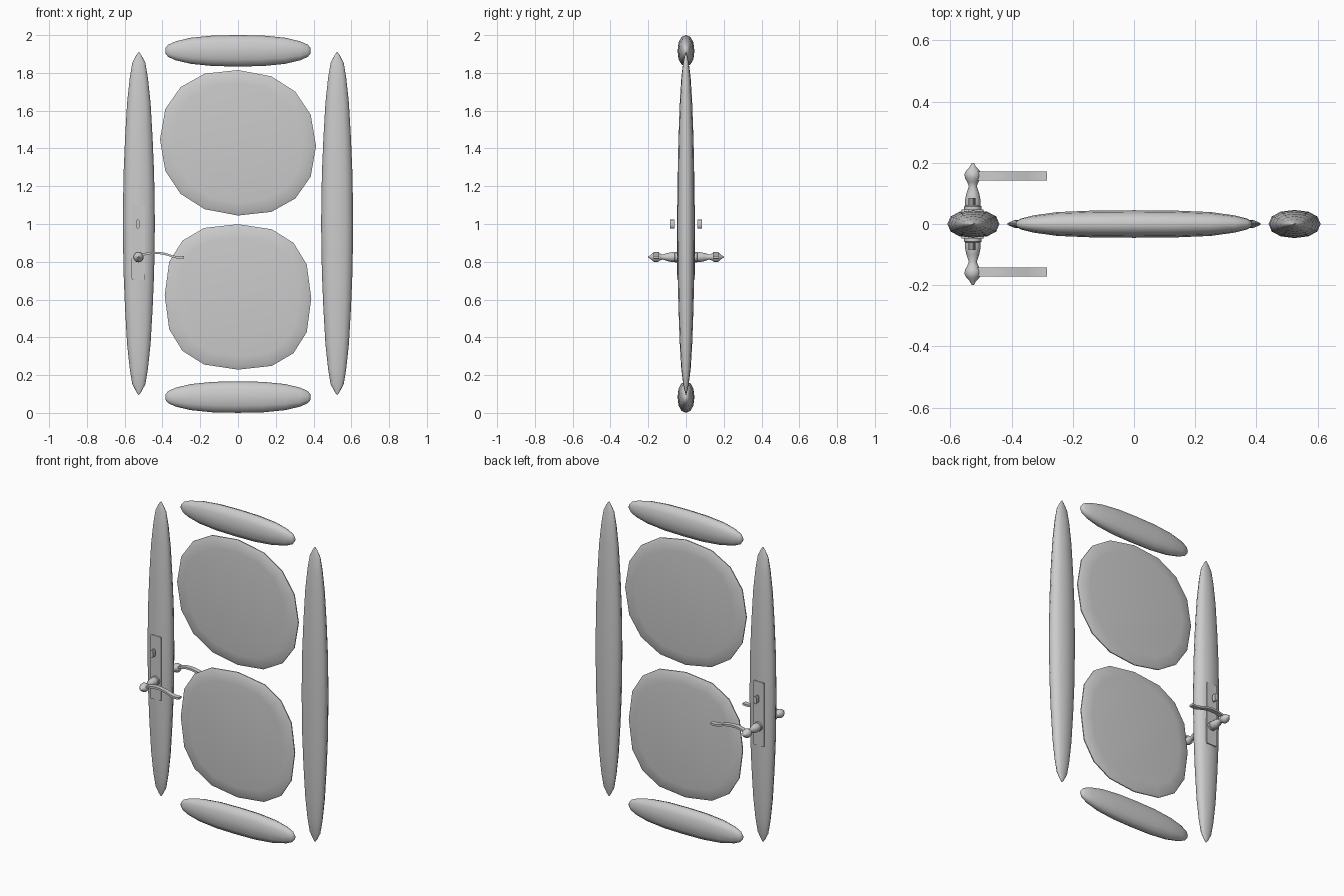
import bpy, bmesh, math
from mathutils import Vector

cube = bpy.data.objects.get("Cube")
if cube:
    bpy.data.objects.remove(cube)

GREY = (0.6, 0.6, 0.6, 1)
grey = bpy.data.materials.new("plain grey")
grey.use_nodes = True
grey.diffuse_color = GREY
grey.node_tree.nodes["Principled BSDF"].inputs["Base Color"].default_value = GREY


def finish(name, bm, angle):
    bmesh.ops.recalc_face_normals(bm, faces=bm.faces)
    mesh = bpy.data.meshes.new(name)
    bm.to_mesh(mesh)
    bm.free()
    mesh.materials.append(grey)
    obj = bpy.data.objects.new(name, mesh)
    bpy.context.collection.objects.link(obj)
    bpy.ops.object.select_all(action='DESELECT')
    obj.select_set(True)
    bpy.context.view_layer.objects.active = obj
    bpy.ops.object.shade_smooth_by_angle(angle=math.radians(angle))
    return obj


def oval(a, b, sides, power):
    """Points of a rounded rectangle-like oval."""
    points = []
    for i in range(sides):
        t = 2 * math.pi * i / sides
        c, s = math.cos(t), math.sin(t)
        points.append((math.copysign(a * abs(c) ** (2 / power), c),
                       math.copysign(b * abs(s) ** (2 / power), s)))
    return points


def loft(name, centre, stations, u, v, axis, sides=12, power=2.2, angle=60):
    """Skin ovals (offset, half_u, half_v) placed along an axis."""
    bm = bmesh.new()
    u, v, axis, centre = map(Vector, (u, v, axis, centre))
    rings = [[bm.verts.new(centre + axis * d + u * p + v * q)
              for p, q in oval(a, b, sides, power)] for d, a, b in stations]
    for low, high in zip(rings, rings[1:]):
        for i in range(sides):
            j = (i + 1) % sides
            bm.faces.new((low[i], low[j], high[j], high[i]))
    bm.faces.new(rings[0])
    bm.faces.new(rings[-1])
    return finish(name, bm, angle)


def mirrored(half):
    """Extend a centre-to-tip list of stations to both directions."""
    return [(-d, a, b) for d, a, b in reversed(half) if d > 0] + half


X, Y, Z = (1, 0, 0), (0, 1, 0), (0, 0, 1)

# Upright stiles: long, pointed spindles
stile = mirrored([(0, .085, .046), (.26, .081, .044), (.45, .073, .04),
                  (.64, .062, .033), (.77, .048, .025), (.85, .035, .015),
                  (.89, .014, .006), (.907, .002, .002)])
for side, x in (("right", -.525), ("left", .525)):
    loft(side + "_stile", (x, 0, 1.003), stile, X, Y, Z)

# Cross rails: short, blunt spindles
rail = mirrored([(0, .045, .083), (.13, .044, .081), (.25, .039, .069),
                 (.33, .028, .05), (.37, .018, .032), (.385, .008, .013)])
for end, z in (("top", 1.917), ("bottom", .0835)):
    loft(end + "_rail", (0, 0, z), rail, Y, Z, X)

# Thin rounded panels with bevelled rims
for name, z, a, b, power, skew in (("upper_panel", 1.43, .413, .385, 2.25, -.04),
                                   ("lower_panel", .614, .388, .385, 2.5, -.02)):
    layers = mirrored([(.003, a, b), (.012, a * .95, b * .95), (.018, a * .82, b * .82)])
    loft(name, (0, 0, z), layers, (1, 0, skew), Z, Y, 16, power, 30)

# Lever path and thickness
lever_path = [(-.53, .827), (-.495, .84), (-.46, .847), (-.42, .847),
              (-.38, .84), (-.345, .828), (-.315, .822), (-.285, .824)]

for face, d in (("front", -1), ("back", 1)):
    out = (0, d, 0)
    # Lock plate set on the stile, and its keyhole cover
    loft(face + "_lock_plate", (-.528, 0, .903),
         [(.04, .036, .197), (.0475, .036, .197)], X, Z, out, 32, 20, 30)
    loft(face + "_keyhole_cover", (-.53, 0, 1),
         [(.06, .011, .025), (.085, .011, .025)], X, Z, out, 12, 2, 30)

    # Turned spindle with bulb end
    profile = [(.035, .028), (.058, .028), (.06, .025), (.075, .026), (.1, .021),
               (.124, .013), (.137, .018), (.15, .026), (.163, .027),
               (.175, .022), (.186, .011), (.2, .003)]
    loft(face + "_spindle", (-.527, 0, .825),
         [(y, r, r) for y, r in profile], X, Z, out, 12, 2, 45)

    # Wavy lever, a ribbon of rectangular section
    bm = bmesh.new()
    rows = [[bm.verts.new((x, d * .157 + dy, z + dz))
             for dy, dz in ((-.014, -.006), (.014, -.006), (.014, .006), (-.014, .006))]
            for x, z in lever_path]
    for p, q in zip(rows, rows[1:]):
        for i in range(4):
            j = (i + 1) % 4
            bm.faces.new((p[i], p[j], q[j], q[i]))
    bm.faces.new(rows[0])
    bm.faces.new(rows[-1])
    finish(face + "_lever", bm, 40)
